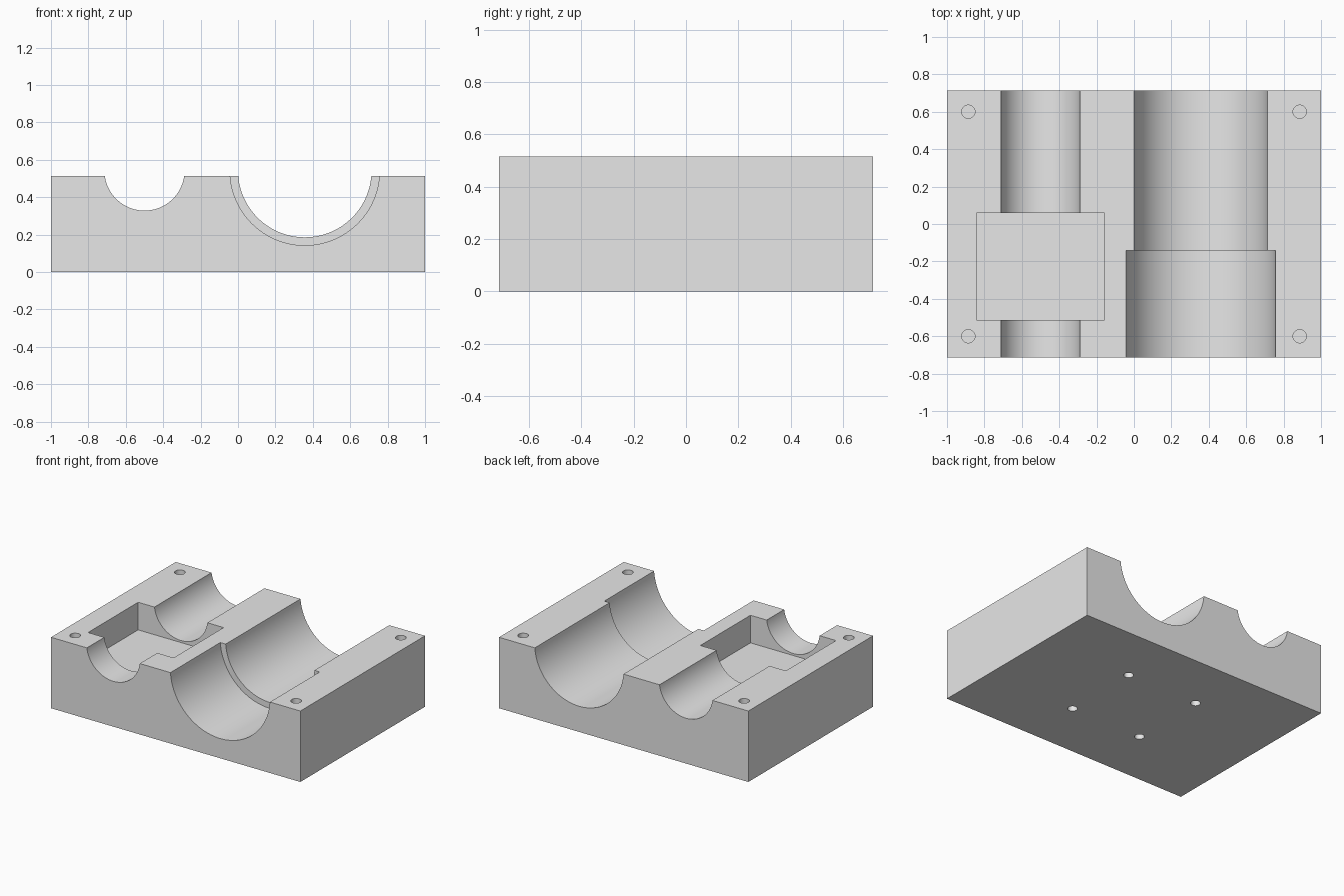
import bpy
import math

default = bpy.data.objects.get("Cube")
if default:
    bpy.data.objects.remove(default, do_unlink=True)

# Overall size, and the shared height of both bore axes
LENGTH, WIDTH, HEIGHT = 2.0, 1.4286, 0.5143
HALF_Y = WIDTH / 2
AXIS_Z = HEIGHT + 0.0286

grey = bpy.data.materials.new("light_grey")
grey.use_nodes = True
grey.diffuse_color = (0.8, 0.8, 0.8, 1)
grey.node_tree.nodes["Principled BSDF"].inputs["Base Color"].default_value = (0.8, 0.8, 0.8, 1)


def box(name, low, high):
    center = [(a + b) / 2 for a, b in zip(low, high)]
    bpy.ops.mesh.primitive_cube_add(size=1, location=center)
    obj = bpy.context.object
    obj.name = name
    obj.scale = [b - a for a, b in zip(low, high)]
    bpy.ops.object.transform_apply(location=True, rotation=True, scale=True)
    obj.data.materials.append(grey)
    return obj


def cylinder(name, radius, depth, location, sides, along_y=False):
    turn = (math.pi / 2, 0, 0) if along_y else (0, 0, 0)
    bpy.ops.mesh.primitive_cylinder_add(vertices=sides, radius=radius, depth=depth,
                                        location=location, rotation=turn)
    obj = bpy.context.object
    obj.name = name
    bpy.ops.object.transform_apply(location=True, rotation=True, scale=True)
    obj.data.materials.append(grey)
    return obj


def bore(name, x, radius, y0, y1):
    return cylinder(name, radius, y1 - y0, (x, (y0 + y1) / 2, AXIS_Z), 128, True)


block = box("clamp_block", (-LENGTH / 2, -HALF_Y, 0), (LENGTH / 2, HALF_Y, HEIGHT))

# Long channels, with a wider front half on the large one
cutters = [
    bore("small_channel_cutter", -0.5, 0.2143, -1, 1),
    bore("large_channel_cutter", 0.357, 0.357, -1, 1),
    bore("wide_channel_cutter", 0.357, 0.4, -1, -0.143),
    box("pocket_cutter", (-0.843, -0.514, 0.314), (-0.157, 0.06, 1)),
]

# Blind screw holes: corners of the top, and a square on the underside
for sx in (-1, 1):
    for sy in (-1, 1):
        cutters.append(cylinder("top_hole_cutter", 0.0357, 0.5,
                                (sx * 0.886, sy * 0.6, HEIGHT), 32))
        cutters.append(cylinder("base_hole_cutter", 0.0325, 0.22,
                                (sx * 0.286, sy * 0.286, 0), 32))

for cutter in cutters:
    cutter.hide_render = True
    cutter.hide_viewport = True
    cut = block.modifiers.new(cutter.name, "BOOLEAN")
    cut.operation = "DIFFERENCE"
    cut.solver = "EXACT"
    cut.object = cutter

# Apply the cuts and remove the helpers
bpy.ops.object.select_all(action="DESELECT")
block.select_set(True)
bpy.context.view_layer.objects.active = block
for name in [m.name for m in block.modifiers]:
    bpy.ops.object.modifier_apply(modifier=name)
for cutter in cutters:
    bpy.data.objects.remove(cutter, do_unlink=True)
bpy.ops.object.shade_smooth_by_angle(angle=math.radians(30))
